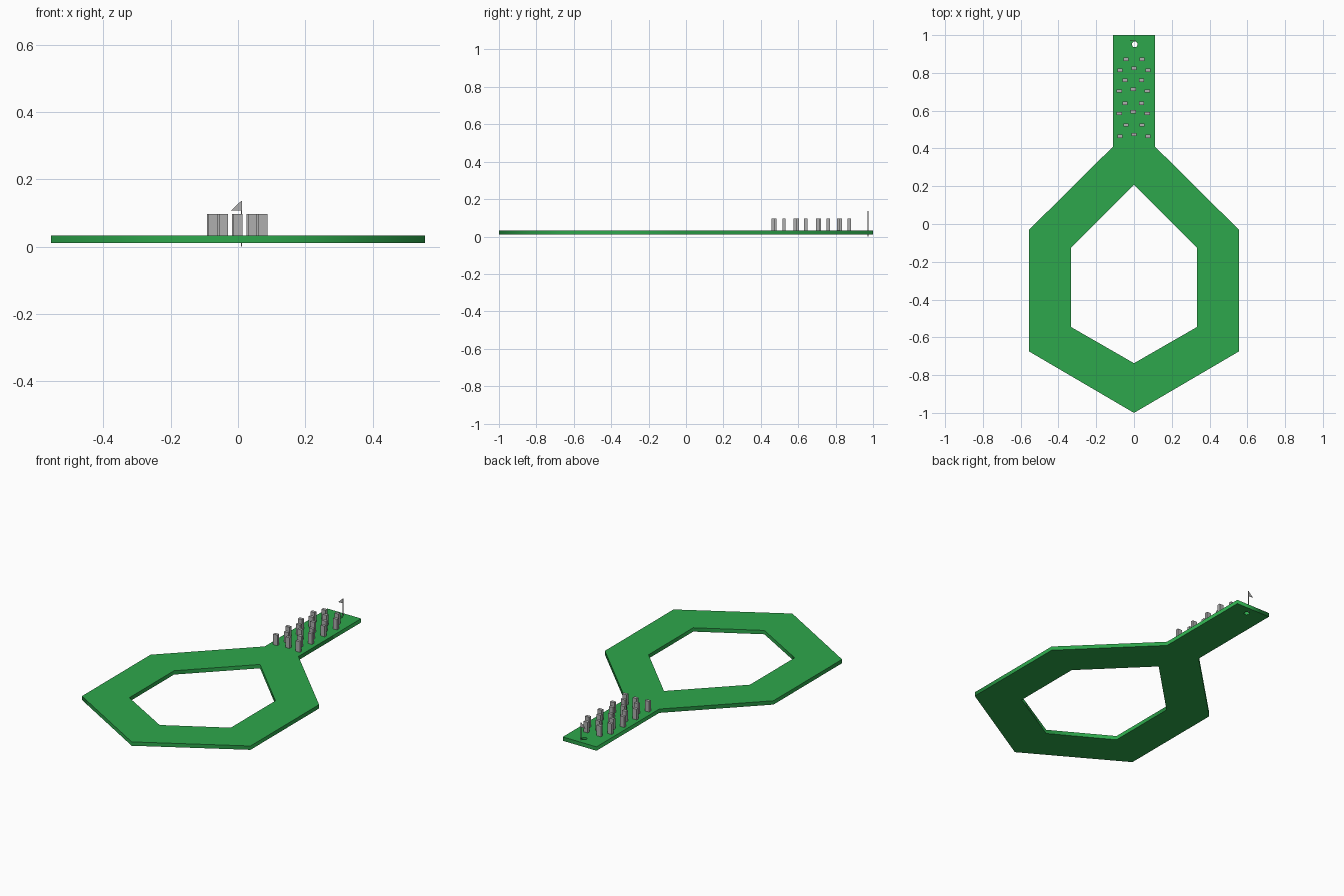
import bpy
import math

if "Cube" in bpy.data.objects:
    bpy.data.objects.remove(bpy.data.objects["Cube"])


def material(name, rgb):
    mat = bpy.data.materials.new(name)
    mat.diffuse_color = (*rgb, 1)
    mat.use_nodes = True
    mat.node_tree.nodes["Principled BSDF"].inputs["Base Color"].default_value = mat.diffuse_color
    return mat


GREEN = material("turf_green", (0.027, 0.39, 0.072))
GREY = material("stone_grey", (0.43, 0.43, 0.43))


def plate(name, outlines, z0, z1, mat):
    """Filled outline (later outlines become holes) extruded from z0 to z1."""
    curve = bpy.data.curves.new(name, "CURVE")
    curve.dimensions = "2D"
    curve.fill_mode = "BOTH"
    curve.extrude = (z1 - z0) / 2
    for pts in outlines:
        spline = curve.splines.new("POLY")
        spline.points.add(len(pts) - 1)
        for p, (x, y) in zip(spline.points, pts):
            p.co = (x, y, 0, 1)
        spline.use_cyclic_u = True
    obj = bpy.data.objects.new(name, curve)
    obj.location.z = (z0 + z1) / 2
    bpy.context.collection.objects.link(obj)
    bpy.ops.object.select_all(action="DESELECT")
    obj.select_set(True)
    bpy.context.view_layer.objects.active = obj
    bpy.ops.object.convert(target="MESH")
    obj = bpy.context.object
    obj.data.materials.clear()
    obj.data.materials.append(mat)
    return obj


def box(name, centre, size, mat):
    bpy.ops.mesh.primitive_cube_add(size=1, location=centre)
    obj = bpy.context.object
    obj.name = name
    obj.scale = size
    obj.data.materials.append(mat)
    return obj


def mirrored(half):
    """Complete a half outline across x = 0."""
    return half + [(-x, y) for x, y in reversed(half) if x > 0]


BOTTOM, TOP = 0.01, 0.033

# Hexagonal ring course with a straight lane and a round cup hole
outer = mirrored([(0, -1), (0.555, -0.675), (0.555, -0.03), (0.111, 0.41), (0.111, 1)])
inner = mirrored([(0, -0.737), (0.334, -0.545), (0.334, -0.125), (0, 0.207)])
cup = [(0.004 + 0.015 * math.cos(a), 0.951 + 0.015 * math.sin(a))
       for a in (math.tau * i / 24 for i in range(24))]
plate("course", [outer, inner, cup], BOTTOM, TOP, GREEN)

# Staggered rows of blocks on the lane: (y, x shift, blocks in the row)
rows = [(0.873, 0, 2), (0.815, 0, 3), (0.76, -0.004, 2), (0.704, -0.004, 3),
        (0.64, -0.004, 2), (0.585, -0.004, 3), (0.524, 0, 2), (0.465, 0, 3)]
for y, shift, count in rows:
    for x in ((-0.043, 0.043) if count == 2 else (-0.074, 0, 0.074)):
        lift = 0.009 if count == 3 and x == 0 else 0
        box("block", (x + shift, y + lift, (TOP + 0.096) / 2),
            (0.027, 0.018, 0.096 - TOP), GREY)

# Flag pole
box("flag_pole", (0.010, 0.973, 0.068), (0.003, 0.003, 0.136), GREY)

# Triangular flag, standing upright beside the pole
flag = plate("flag", [[(-0.021, 0.107), (0.010, 0.107), (0.010, 0.136)]],
             -0.001, 0.001, GREY)
flag.rotation_euler.x = math.pi / 2
flag.location = (0, 0.973, 0)
